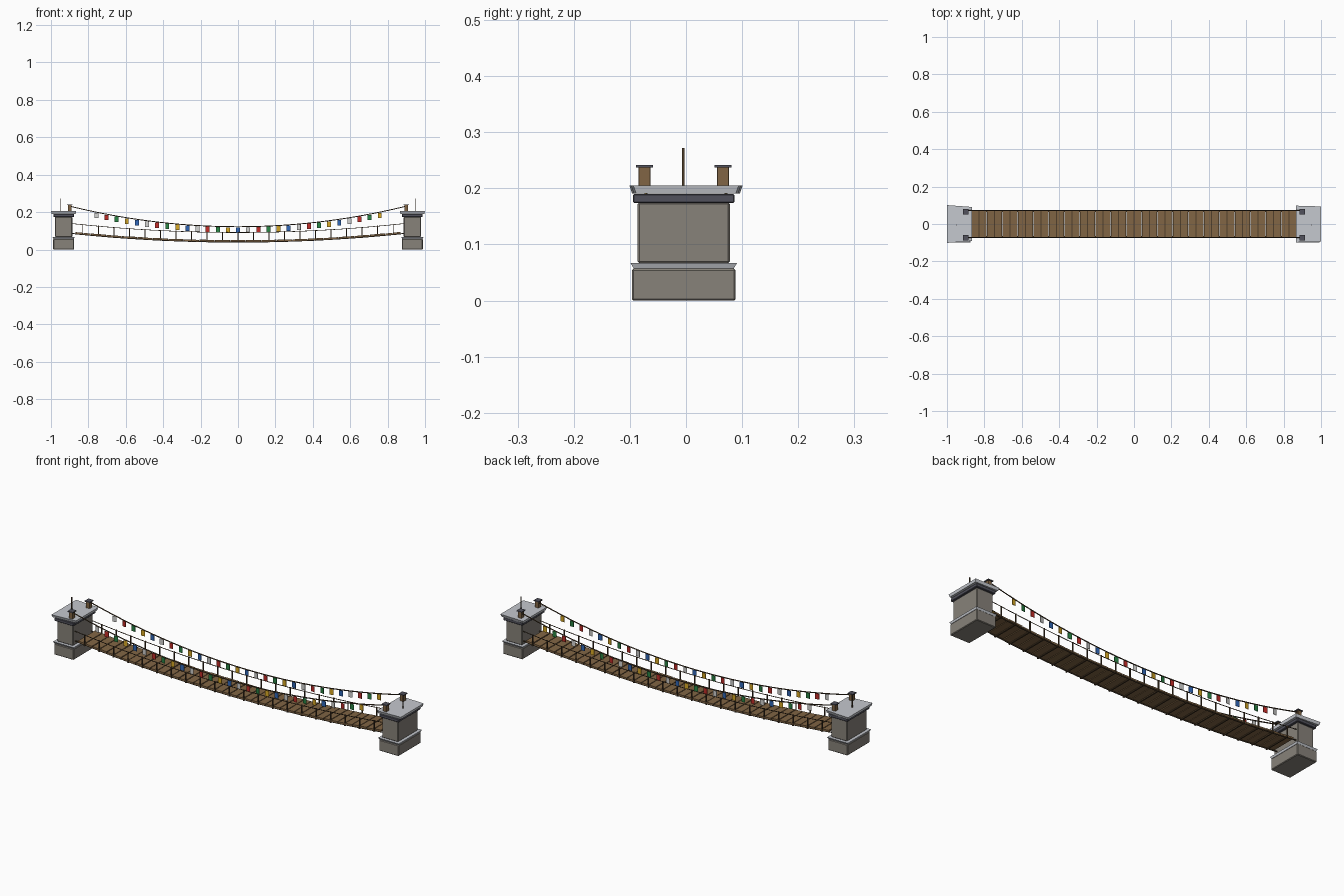
import bpy, bmesh, math, random
from mathutils import Vector, Matrix

if "Cube" in bpy.data.objects:
    bpy.data.objects.remove(bpy.data.objects["Cube"])

random.seed(4)


def mat(name, r, g, b):
    m = bpy.data.materials.new(name)
    m.diffuse_color = tuple((c / 255) ** 2.2 for c in (r, g, b)) + (1,)
    m.use_nodes = True
    m.node_tree.nodes["Principled BSDF"].inputs["Base Color"].default_value = m.diffuse_color
    return m


STONE = mat("grey stone", 134, 129, 121)
PALE = mat("pale stone", 196, 199, 205)
SLATE = mat("dark slate", 82, 82, 92)
WOOD = mat("plank wood", 128, 101, 70)
ROPE = mat("dark rope", 80, 64, 46)
FLAGS = [mat("white cloth", 210, 210, 208), mat("red cloth", 192, 48, 44),
         mat("green cloth", 45, 132, 70), mat("yellow cloth", 216, 168, 42),
         mat("blue cloth", 52, 104, 184)]


def finish(name, bm, mats):
    me = bpy.data.meshes.new(name)
    bm.to_mesh(me)
    bm.free()
    for m in mats:
        me.materials.append(m)
    ob = bpy.data.objects.new(name, me)
    bpy.context.collection.objects.link(ob)
    return ob


def add_box(bm, loc, size, rot=None, index=0):
    m = Matrix.Translation(loc) @ (rot or Matrix()) @ Matrix.Diagonal((*size, 1))
    verts = bmesh.ops.create_cube(bm, size=1, matrix=m)["verts"]
    for f in {f for v in verts for f in v.link_faces}:
        f.material_index = index
    return verts


def box(name, loc, size, material, bevel=0.0):
    bm = bmesh.new()
    add_box(bm, loc, size)
    if bevel:
        bmesh.ops.bevel(bm, geom=bm.edges[:], offset=bevel, segments=1, affect='EDGES')
    return finish(name, bm, [material])


def slab(name, x, y, z0, z1, lower, upper, material, taper=0.0):
    """Flared slab: half sizes below and above, wider toward the outer end."""
    bm = bmesh.new()
    for v in add_box(bm, (0, 0, 0), (2, 2, 2)):
        hx, hy = upper if v.co.z > 0 else lower
        outer = v.co.x * math.copysign(1, x)
        v.co = (x + v.co.x * hx, y + v.co.y * (hy + taper * outer),
                z1 if v.co.z > 0 else z0)
    return finish(name, bm, [material])


def tube(name, points, radius):
    cu = bpy.data.curves.new(name, 'CURVE')
    cu.dimensions = '3D'
    cu.bevel_depth = radius
    cu.bevel_resolution = 1
    cu.use_fill_caps = True
    sp = cu.splines.new('POLY')
    sp.points.add(len(points) - 1)
    for p, co in zip(sp.points, points):
        p.co = (*co, 1)
    cu.materials.append(ROPE)
    ob = bpy.data.objects.new(name, cu)
    bpy.context.collection.objects.link(ob)


# Sagging curves of the deck and ropes
def deck_z(x): return 0.046 + 0.044 * (x / 0.87) ** 2
def mid_z(x): return 0.091 + 0.047 * (x / 0.88) ** 2
def top_z(x): return 0.122 + 0.110 * (x / 0.90) ** 2


def sag(f, end, y, dz=0.0, n=40):
    xs = [-end + 2 * end * i / n for i in range(n + 1)]
    return [(x, y, f(x) + dz) for x in xs]


def slope(x):
    return Matrix.Rotation(-math.atan(2 * 0.044 * x / 0.87 ** 2), 4, 'Y')


# Stone towers at both ends
for s, side in ((-1, "left"), (1, "right")):
    x, y = s * 0.932, -0.004
    box(side + "_tower_base", (x, y, 0.0285), (0.112, 0.185, 0.057), STONE, 0.003)
    slab(side + "_tower_ledge", x, y, 0.057, 0.067, (0.055, 0.089), (0.059, 0.095), PALE)
    box(side + "_tower_body", (x, y, 0.121), (0.092, 0.164, 0.108), STONE, 0.003)
    box(side + "_tower_cornice", (x, y, 0.182), (0.110, 0.181, 0.016), SLATE, 0.002)
    slab(side + "_tower_cap", x, 0, 0.191, 0.205, (0.064, 0.091), (0.067, 0.096), PALE,
         taper=0.005 if s < 0 else -0.002)
    box(side + "_tower_rod", (s * 0.95, -0.005, 0.238), (0.004, 0.004, 0.068), ROPE)
    for yy, where in ((-0.074, "front"), (0.066, "back")):
        box(f"{side}_{where}_rope_post", (s * 0.90, yy, 0.221), (0.020, 0.021, 0.036), WOOD, 0.001)
        box(f"{side}_{where}_post_cap", (s * 0.90, yy, 0.2395), (0.029, 0.030, 0.005), SLATE)

# Deck planks following the sag
bm = bmesh.new()
COUNT = 42
pitch = 1.74 / COUNT
for i in range(COUNT):
    x = -0.87 + pitch * (i + 0.5)
    add_box(bm, (x, random.uniform(-0.001, 0.001), deck_z(x) + random.uniform(-0.0008, 0.0008)),
            (pitch - 0.004, 0.140, 0.008), slope(x))
finish("deck_planks", bm, [WOOD])

# Cross beams and railing stanchions
beams, rails = bmesh.new(), bmesh.new()
N = 21
for i in range(N):
    x = -0.83 + 1.66 * i / (N - 1)
    add_box(beams, (x, 0, deck_z(x) - 0.006), (0.007, 0.148, 0.006), slope(x))
    for y in (-0.071, 0.071):
        lo, hi = deck_z(x) - 0.008, mid_z(x) + 0.003
        add_box(rails, (x, y, (lo + hi) / 2), (0.005, 0.005, hi - lo))
finish("cross_beams", beams, [ROPE])
finish("railing_stanchions", rails, [ROPE])

# Ropes and cloth flags on each side
for y, where in ((-0.071, "front"), (0.071, "back")):
    tube(where + "_top_rope", sag(top_z, 0.90, y), 0.0027)
    tube(where + "_middle_rope", sag(mid_z, 0.89, y), 0.0018)
    tube(where + "_deck_rope", sag(deck_z, 0.89, y * 0.93, -0.006), 0.003)
    bm = bmesh.new()
    for i in range(29):
        x = -0.757 + 0.0541 * i
        add_box(bm, (x, y, top_z(x) - 0.018), (0.021, 0.002, 0.029),
                Matrix.Rotation(random.uniform(-0.15, 0.15), 4, 'Z'), i % 5)
    finish(where + "_flags", bm, FLAGS)
